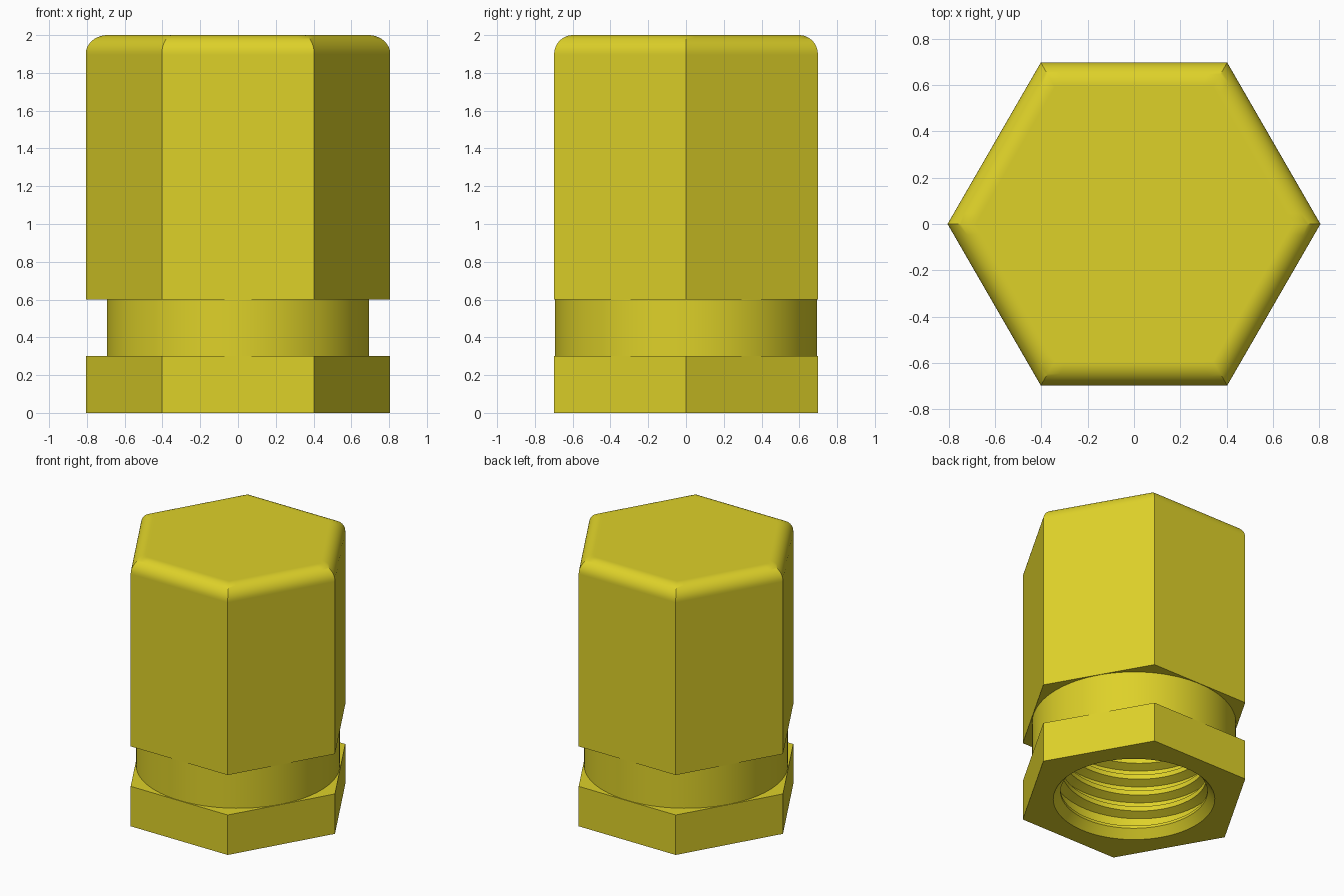
import bpy, bmesh
from math import pi, sin, cos, radians

cube = bpy.data.objects.get("Cube")
if cube:
    bpy.data.objects.remove(cube, do_unlink=True)

SIDES = 96          # points per ring, a multiple of six
APOTHEM = 0.698     # centre to hexagon flat
NECK = 0.694
ROOT, CREST = 0.55, 0.492   # thread radii
FILLET = 0.1
PITCH = 0.125

yellow = bpy.data.materials.new("yellow")
yellow.use_nodes = True
colour = (0.73, 0.64, 0.022, 1)
yellow.diffuse_color = colour
yellow.node_tree.nodes["Principled BSDF"].inputs["Base Color"].default_value = colour


def ring(z, radius, hexagon=False):
    """A circle, or a hexagon of the given apothem, with corners on the x axis."""
    points = []
    for i in range(SIDES):
        a = 2 * pi * i / SIDES
        r = radius / cos(a % (pi / 3) - pi / 6) if hexagon else radius
        points.append((r * cos(a), r * sin(a), z))
    return points


def skin(name, rows):
    """Bridge closed rows of points in order and cap both ends."""
    bm = bmesh.new()
    loops = [[bm.verts.new(p) for p in row] for row in rows]
    n = len(rows[0])
    for a, b in zip(loops, loops[1:]):
        for i in range(n):
            j = (i + 1) % n
            bm.faces.new((a[i], a[j], b[j], b[i]))
    bm.faces.new(loops[0])
    bm.faces.new(loops[-1])
    bmesh.ops.recalc_face_normals(bm, faces=bm.faces)
    mesh = bpy.data.meshes.new(name)
    bm.to_mesh(mesh)
    bm.free()
    mesh.materials.append(yellow)
    obj = bpy.data.objects.new(name, mesh)
    bpy.context.collection.objects.link(obj)
    bpy.ops.object.select_all(action='DESELECT')
    obj.select_set(True)
    bpy.context.view_layer.objects.active = obj
    bpy.ops.object.shade_smooth_by_angle(angle=radians(30))
    return obj


# Bore, from its blind end down to the chamfered mouth
rows = [ring(z, r) for z, r in
        ((1.4, ROOT), (0.1, ROOT), (0.08, 0.5), (0.06, 0.5), (0, ROOT))]
# Hexagonal foot, round neck and hexagonal crown
rows += [ring(0, APOTHEM, True), ring(0.3, APOTHEM, True),
         ring(0.3, NECK), ring(0.6, NECK),
         ring(0.6, APOTHEM, True), ring(2 - FILLET - 0.005, APOTHEM, True)]
# Rounded top rim
for k in range(13):
    a = k / 12 * pi / 2
    rows.append(ring(2 - FILLET + FILLET * sin(a),
                     APOTHEM - FILLET + FILLET * cos(a), True))
rows.append(ring(2, APOTHEM - FILLET - 0.005, True))
skin("hex_cap_body", rows)

# Helical thread ridge inside the bore
profile = ((ROOT + 0.01, -0.05), (CREST, -0.018), (CREST, 0.018), (ROOT + 0.01, 0.05))
steps, turns = 64, 9
helix = []
for s in range(steps * turns + 1):
    a = 2 * pi * s / steps
    lift = 0.13 + PITCH * s / steps
    helix.append([(r * cos(a), r * sin(a), z + lift) for r, z in profile])
skin("inner_thread", helix)
